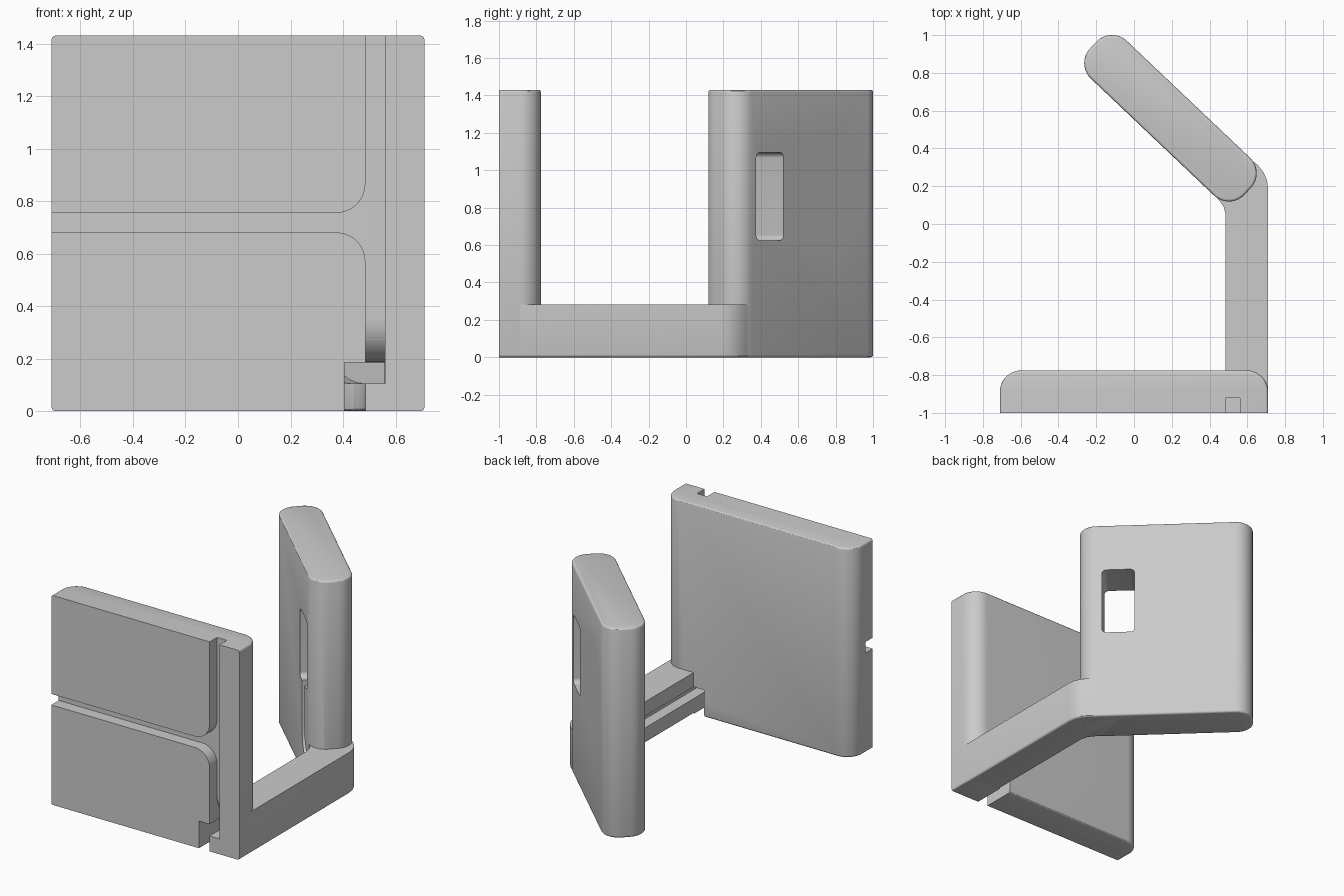
import bpy, bmesh
from math import sin, cos, radians, atan2, sqrt, degrees
from mathutils import Matrix, Vector

if "Cube" in bpy.data.objects:
    bpy.data.objects.remove(bpy.data.objects["Cube"])

GREY = (0.6, 0.6, 0.6, 1)
mat = bpy.data.materials.new("light_grey")
mat.use_nodes = True
mat.diffuse_color = GREY
mat.node_tree.nodes["Principled BSDF"].inputs["Base Color"].default_value = GREY


def frame(u, v, w, origin=(0, 0, 0)):
    """Matrix taking profile axes u, v and extrusion axis w to the world."""
    m = Matrix((u, v, w)).transposed().to_4x4()
    m.translation = origin
    return m


X, Y, Z = (1, 0, 0), (0, 1, 0), (0, 0, 1)
PLAN = frame(X, Y, Z)
FRONT = frame(X, Z, Y)
SIDE = frame(Y, Z, X)
# Angled stand: s runs along the board, n points out of its back
ANG = radians(43.5)
S, N = (cos(ANG), -sin(ANG), 0), (sin(ANG), cos(ANG), 0)
CENTRE = (0.193, 0.56, 0)
BOARD_PLAN = frame(S, N, Z, CENTRE)
BOARD_FACE = frame(S, Z, N, CENTRE)


def arc(cx, cy, r, a0, a1, n=12):
    return [(cx + r * cos(radians(a0 + (a1 - a0) * i / n)),
             cy + r * sin(radians(a0 + (a1 - a0) * i / n))) for i in range(n + 1)]


def rect(x0, x1, y0, y1):
    return [(x0, y0), (x1, y0), (x1, y1), (x0, y1)]


def rounded(x0, x1, y0, y1, r):
    return (arc(x1 - r, y1 - r, r, 0, 90) + arc(x0 + r, y1 - r, r, 90, 180)
            + arc(x0 + r, y0 + r, r, 180, 270) + arc(x1 - r, y0 + r, r, 270, 360))


def prism(name, pts, lo, hi, m, bevel=None):
    """Extrude a profile; bevel is a rule choosing the edges to soften."""
    bm = bmesh.new()
    base = bm.faces.new([bm.verts.new((u, v, lo)) for u, v in pts])
    ext = bmesh.ops.extrude_face_region(bm, geom=[base])
    verts = [g for g in ext["geom"] if isinstance(g, bmesh.types.BMVert)]
    bmesh.ops.translate(bm, verts=verts, vec=(0, 0, hi - lo))
    bm.transform(m)
    bmesh.ops.recalc_face_normals(bm, faces=bm.faces[:])
    if bevel:
        edges = [e for e in bm.edges
                 if e.calc_face_angle(0) > 1 and bevel((e.verts[0].co + e.verts[1].co) / 2)]
        bmesh.ops.bevel(bm, geom=edges, offset=0.014, segments=3, profile=0.5,
                        affect='EDGES')
    mesh = bpy.data.meshes.new(name)
    bm.to_mesh(mesh)
    bm.free()
    ob = bpy.data.objects.new(name, mesh)
    mesh.materials.append(mat)
    bpy.context.collection.objects.link(ob)
    return ob


def cut(ob, cutters):
    bpy.ops.object.select_all(action='DESELECT')
    bpy.context.view_layer.objects.active = ob
    ob.select_set(True)
    for c in cutters:
        mod = ob.modifiers.new(c.name, 'BOOLEAN')
        mod.operation, mod.solver, mod.object = 'DIFFERENCE', 'EXACT', c
        bpy.ops.object.modifier_apply(modifier=mod.name)
    bpy.ops.object.shade_smooth_by_angle(angle=radians(30))


H, ARM_H = 1.43, 0.283
W, R = 0.71, 0.113

# Front panel: square front edges, rounded back corners
panel_pts = ([(-W, -1), (W, -1)] + arc(W - R, -0.775 - R, R, 0, 90)
             + arc(-W + R, -0.775 - R, R, 90, 180))
panel = prism("front_panel", panel_pts, 0, H, PLAN, lambda p: p.y > -0.999)

# Connecting arm, bending into the angled stand
arm_pts = [(0.485, -0.9), (W, -0.9), (W, 0.19), (0.703, 0.235), (0.685, 0.275),
           (0.655, 0.312), (0.5, 0.44), (0.40, 0.30), (0.43, 0.15),
           (0.455, 0.12), (0.475, 0.09), (0.485, 0.05)]
arm = prism("connecting_arm", arm_pts, 0, ARM_H, PLAN,
            lambda p: p.z < 0.01 and -0.89 < p.y)

# Angled stand board
T = 0.138
stand = prism("angled_stand", rounded(-0.563, 0.563, -T, T, R), 0, H, BOARD_PLAN,
              lambda p: p.z < 0.01 or p.z > H - 0.01)

# Cable groove across the front panel: vertical run with a filleted side branch
G0, G1 = 0.485, 0.56
groove_pts = ([(G1, 0.145), (G1, 1.5), (G0, 1.5)] + arc(0.375, 0.865, 0.11, 0, -90)
              + [(-0.8, 0.755), (-0.8, 0.68)] + arc(0.375, 0.57, 0.11, 90, 0)
              + [(G0, 0.145)])
groove = prism("cutter_groove", groove_pts, -1.1, -0.92, FRONT)

# Curved ramp leading the groove back into the arm
ramp_pts = ([(-1.1, 0.15), (-1.1, 0.35)] + arc(-0.755, 0.35, 0.165, 180, 270)
            + [(-0.755, 0.15)])
ramp = prism("cutter_ramp", ramp_pts, G0, G1, SIDE)

# Slit through the bottom of the panel, and channel along the arm
slit = prism("cutter_slit", rect(0.405, G0, -0.1, 0.185), -1.1, -0.7, FRONT)
channel = prism("cutter_channel", rect(0.405, G1, -1.1, 0.132), 0.105, 0.185, PLAN)

# Elbow groove on the inner face of the stand, rising to the slot
elbow_pts = ([(0.56, 0.105), (0.56, 0.185)] + arc(0.45, 0.295, 0.11, 270, 180)
             + [(0.34, 0.8), (0.26, 0.8)] + arc(0.45, 0.295, 0.19, 180, 270))
elbow = prism("cutter_elbow", elbow_pts, -T - 0.1, -T + 0.08, BOARD_FACE)

# Round recess with filleted neck on the outer face, and the slot through the board
CS, CZ, CR, NECK, F = -0.13, 0.86, 0.32, 0.235, 0.08
fs = sqrt((CR + F) ** 2 - (NECK + F) ** 2)
fa = degrees(atan2(NECK + F, fs))
END, CORNER = 0.414, 0.03
top = (arc(END - CORNER, CZ + NECK - CORNER, CORNER, 0, 90, 6)
       + arc(CS + fs, CZ + NECK + F, F, 270, 180 + fa, 6))
bottom = [(s, 2 * CZ - z) for s, z in reversed(top)]
recess_pts = top + arc(CS, CZ, CR, fa, 360 - fa, 48)[1:-1] + bottom
recess = prism("cutter_recess", recess_pts, T - 0.05, T + 0.1, BOARD_FACE)
slot = prism("cutter_slot", rounded(0.2, END, CZ - NECK, CZ + NECK, CORNER),
             -T - 0.1, T + 0.1, BOARD_FACE)

cut(panel, [groove, ramp, slit, channel])
cut(arm, [ramp, channel, elbow])
cut(stand, [channel, elbow, recess, slot])

for c in (groove, ramp, slit, channel, elbow, recess, slot):
    bpy.data.objects.remove(c)
